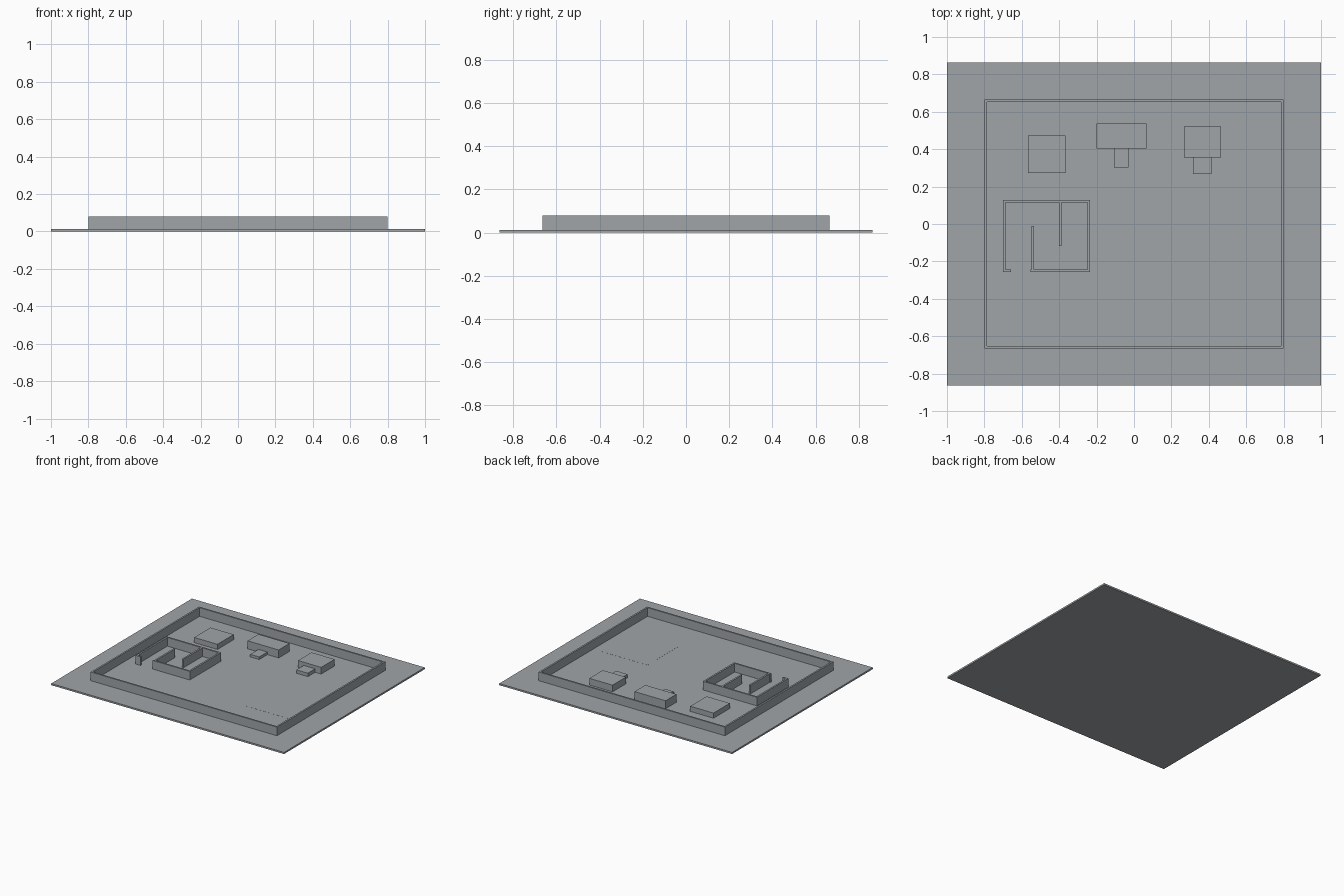
import bpy, bmesh
from mathutils import Vector

cube = bpy.data.objects.get("Cube")
if cube:
    bpy.data.objects.remove(cube, do_unlink=True)

GROUND = 0.013     # top of the base slab
SINK = 0.01        # parts start slightly inside the slab
WALL_TOP = 0.08
THICK = 0.013

grey = bpy.data.materials.new("plain_grey")
grey.use_nodes = True
COLOUR = (0.35, 0.375, 0.395, 1.0)
grey.diffuse_color = COLOUR
grey.node_tree.nodes["Principled BSDF"].inputs["Base Color"].default_value = COLOUR


def finish(name, bm):
    bmesh.ops.recalc_face_normals(bm, faces=bm.faces)
    mesh = bpy.data.meshes.new(name)
    bm.to_mesh(mesh)
    bm.free()
    mesh.materials.append(grey)
    obj = bpy.data.objects.new(name, mesh)
    bpy.context.collection.objects.link(obj)
    return obj


def box(name, x0, x1, y0, y1, z0, z1):
    bm = bmesh.new()
    bmesh.ops.create_cube(bm, size=1)
    for v in bm.verts:
        v.co = ((x0 + x1) / 2 + v.co.x * (x1 - x0),
                (y0 + y1) / 2 + v.co.y * (y1 - y0),
                (z0 + z1) / 2 + v.co.z * (z1 - z0))
    return finish(name, bm)


def wall(name, path, closed=False):
    """Mitred wall of even thickness along a right-angled centre line."""
    pts = [Vector(p) for p in path]
    n = len(pts)
    count = n if closed else n - 1
    normals = []
    for i in range(count):
        d = (pts[(i + 1) % n] - pts[i]).normalized()
        normals.append(Vector((-d.y, d.x)))
    bm = bmesh.new()
    sections = []
    for i, p in enumerate(pts):
        if closed or 0 < i < n - 1:
            off = normals[i - 1] + normals[i]
        else:
            off = normals[0] if i == 0 else normals[-1]
        off = off * THICK / 2
        corners = [(p - off, SINK), (p + off, SINK),
                   (p + off, WALL_TOP), (p - off, WALL_TOP)]
        sections.append([bm.verts.new((c.x, c.y, z)) for c, z in corners])
    for i in range(count):
        a, b = sections[i], sections[(i + 1) % n]
        for k in range(4):
            m = (k + 1) % 4
            bm.faces.new((a[k], a[m], b[m], b[k]))
    if not closed:
        bm.faces.new(sections[0])
        bm.faces.new(sections[-1])
    return finish(name, bm)


# Base slab
box("base_slab", -1, 1, -0.863, 0.863, 0, GROUND)

# Perimeter wall
px, py = 0.7935, 0.6585
wall("perimeter_wall", [(-px, -py), (px, -py), (px, py), (-px, py)], closed=True)

# Roofless house: outer wall with an entrance gap, and two partitions
wall("house_outer_wall", [(-0.657, -0.25), (-0.694, -0.25), (-0.694, 0.122),
                          (-0.241, 0.122), (-0.241, -0.25), (-0.553, -0.25)])
wall("house_back_partition", [(-0.394, 0.118), (-0.394, -0.118)])
wall("house_front_partition", [(-0.541, -0.246), (-0.541, -0.01)])

# Solid blocks along the back, two with a low entrance step
box("right_block", -0.567, -0.367, 0.272, 0.472, SINK, 0.053)
box("middle_block", -0.2, 0.067, 0.403, 0.536, SINK, 0.075)
box("middle_block_step", -0.107, -0.03, 0.303, 0.405, SINK, 0.033)
box("left_block", 0.267, 0.466, 0.355, 0.52, SINK, 0.065)
box("left_block_step", 0.316, 0.414, 0.266, 0.357, SINK, 0.04)

# Thin paved patch on the open ground
box("paved_patch", 0.32, 0.72, -0.385, 0.015, SINK, GROUND + 0.0006)
